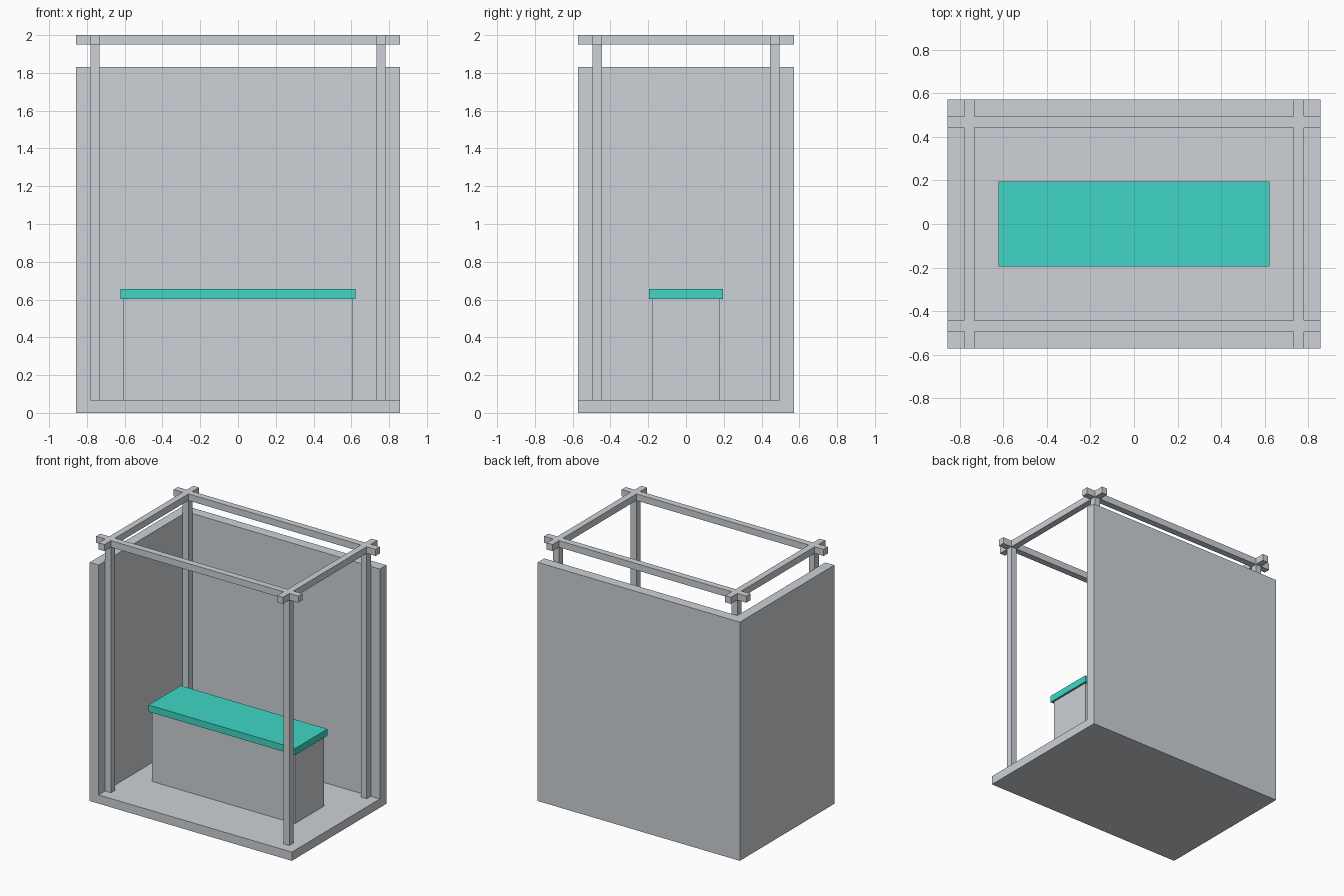
import bpy
import bmesh

if "Cube" in bpy.data.objects:
    bpy.data.objects.remove(bpy.data.objects["Cube"])


def material(name, rgb):
    m = bpy.data.materials.new(name)
    m.diffuse_color = (*rgb, 1.0)
    m.use_nodes = True
    m.node_tree.nodes["Principled BSDF"].inputs["Base Color"].default_value = m.diffuse_color
    return m


GREY = material("light grey", (0.61, 0.64, 0.68))
TEAL = material("teal", (0.05, 0.68, 0.57))


def finish(name, bm, mat):
    bmesh.ops.recalc_face_normals(bm, faces=bm.faces)
    mesh = bpy.data.meshes.new(name)
    bm.to_mesh(mesh)
    bm.free()
    mesh.materials.append(mat)
    obj = bpy.data.objects.new(name, mesh)
    bpy.context.collection.objects.link(obj)
    return obj


def box(name, x, y, z, mat=GREY):
    """Box from (min, max) ranges on each axis."""
    bm = bmesh.new()
    bmesh.ops.create_cube(bm, size=1)
    for v in bm.verts:
        for i, (lo, hi) in enumerate((x, y, z)):
            v.co[i] = hi if v.co[i] > 0 else lo
    return finish(name, bm, mat)


HX, HY = 0.857, 0.572            # half footprint
PX, PY = (0.732, 0.781), (0.444, 0.494)  # post ranges on the +x, +y side
FLOOR, WALL, BEAM, TOP = 0.067, 1.83, 1.949, 2.0

# Floor and the two solid walls (back and left)
box("floor", (-PX[1], HX), (-HY, PY[1]), (0, FLOOR))
box("back_wall", (-HX, HX), (PY[1], HY), (0, WALL))
box("left_wall", (-HX, -PX[1]), (-HY, PY[1]), (0, WALL))

# Four corner posts
for sx, side in ((-1, "left"), (1, "right")):
    for sy, end in ((-1, "front"), (1, "back")):
        box(f"{end}_{side}_post", sorted(sx * v for v in PX),
            sorted(sy * v for v in PY), (FLOOR, BEAM))

# Top frame: crossing beams with protruding ends, as one clean mesh
bm = bmesh.new()
xs = [-HX, -PX[1], -PX[0], PX[0], PX[1], HX]
ys = [-HY, -PY[1], -PY[0], PY[0], PY[1], HY]
grid = [[bm.verts.new((x, y, BEAM)) for y in ys] for x in xs]
for i in range(5):
    for j in range(5):
        if i in (1, 3) or j in (1, 3):
            bm.faces.new((grid[i][j], grid[i + 1][j],
                          grid[i + 1][j + 1], grid[i][j + 1]))
bottom = list(bm.faces)
new = bmesh.ops.extrude_face_region(bm, geom=bottom, use_keep_orig=True)["geom"]
for v in new:
    if isinstance(v, bmesh.types.BMVert):
        v.co.z = TOP
finish("top_frame", bm, GREY)

# Counter and its coloured top
box("counter_body", (-0.606, 0.606), (-0.177, 0.177), (FLOOR, 0.604))
box("counter_top", (-0.622, 0.622), (-0.195, 0.195), (0.604, 0.655), TEAL)
